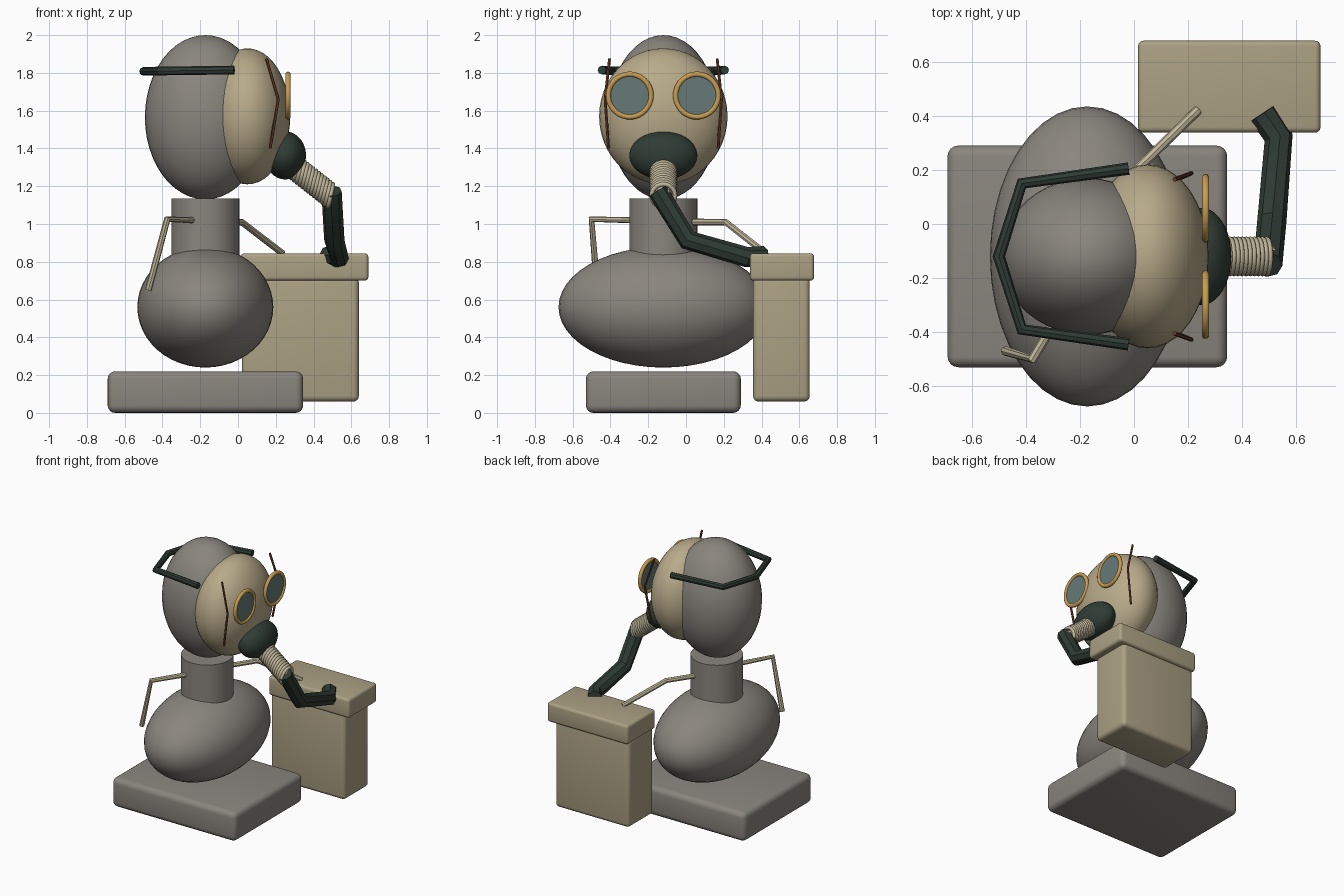
import bpy, math
from mathutils import Vector

if "Cube" in bpy.data.objects:
    bpy.data.objects.remove(bpy.data.objects["Cube"])

MID = -0.12   # y of the figure's mirror plane
AX = -0.173   # x of the body axis


def colour(name, r, g, b):
    lin = [((c / 255 + 0.055) / 1.055) ** 2.4 for c in (r, g, b)]
    m = bpy.data.materials.new(name)
    m.diffuse_color = (*lin, 1)
    m.use_nodes = True
    m.node_tree.nodes["Principled BSDF"].inputs["Base Color"].default_value = m.diffuse_color
    return m


GREY = colour("warm grey", 138, 133, 126)
TAN = colour("box tan", 172, 161, 132)
MASK = colour("mask tan", 184, 170, 138)
CREAM = colour("arm cream", 192, 182, 154)
DARK = colour("dark green rubber", 48, 60, 53)
BRASS = colour("brass", 200, 157, 84)
GLASS = colour("lens glass", 102, 122, 120)
BROWN = colour("brown strap", 110, 62, 42)


def finish(name, mat, angle=40):
    o = bpy.context.object
    o.name = name
    o.data.materials.clear()
    o.data.materials.append(mat)
    bpy.ops.object.shade_smooth_by_angle(angle=math.radians(angle))
    return o


def ellipsoid(name, loc, radii, mat):
    bpy.ops.mesh.primitive_uv_sphere_add(segments=40, ring_count=24, location=loc)
    bpy.context.object.scale = radii
    bpy.ops.object.transform_apply(location=False, rotation=False, scale=True)
    return finish(name, mat)


def rounded_box(name, lo, hi, mat, bevel):
    lo, hi = Vector(lo), Vector(hi)
    bpy.ops.mesh.primitive_cube_add(size=1, location=(lo + hi) / 2)
    o = bpy.context.object
    o.scale = hi - lo
    bpy.ops.object.transform_apply(location=False, rotation=False, scale=True)
    b = o.modifiers.new("bevel", 'BEVEL')
    b.width, b.segments = bevel, 4
    bpy.ops.object.modifier_apply(modifier="bevel")
    return finish(name, mat)


def tube(name, points, radius, mat, res=2):
    cu = bpy.data.curves.new(name, 'CURVE')
    cu.dimensions = '3D'
    cu.bevel_depth, cu.bevel_resolution, cu.use_fill_caps = radius, res, True
    s = cu.splines.new('POLY')
    s.points.add(len(points) - 1)
    for p, co in zip(s.points, points):
        p.co = (*co, 1)
    o = bpy.data.objects.new(name, cu)
    bpy.context.collection.objects.link(o)
    bpy.ops.object.select_all(action='DESELECT')
    o.select_set(True)
    bpy.context.view_layer.objects.active = o
    bpy.ops.object.convert(target='MESH')
    return finish(name, mat)


# Base, body, neck and head
rounded_box("base", (-0.69, -0.53, 0), (0.345, 0.29, 0.22), GREY, 0.04)
ellipsoid("torso", (AX, MID, 0.56), (0.36, 0.555, 0.32), GREY)
bpy.ops.mesh.primitive_cylinder_add(vertices=40, radius=0.18, depth=0.435,
                                    location=(AX, MID, 0.9175))
finish("neck", GREY)
ellipsoid("head", (AX, MID, 1.565), (0.32, 0.29, 0.435), GREY)

# Mask and snout
ellipsoid("mask", (0.05, MID, 1.57), (0.226, 0.34, 0.36), MASK)
ellipsoid("snout", (0.25, MID, 1.363), (0.11, 0.18, 0.127), DARK)

# Goggles and face straps on both sides
for side, s in (("left", -1), ("right", 1)):
    centre = (0.265, MID + s * 0.178, 1.68)
    bpy.ops.mesh.primitive_torus_add(major_radius=0.113, minor_radius=0.014,
                                     major_segments=40, minor_segments=10,
                                     location=centre, rotation=(0, math.pi / 2, 0))
    finish(side + "_goggle_rim", BRASS)
    bpy.ops.mesh.primitive_cylinder_add(vertices=40, radius=0.112, depth=0.009,
                                        location=centre, rotation=(0, math.pi / 2, 0))
    finish(side + "_lens", GLASS)
    tube(side + "_face_strap", [(0.15, MID + s * 0.285, 1.875),
                                (0.213, MID + s * 0.308, 1.66),
                                (0.17, MID + s * 0.29, 1.40)], 0.008, BROWN, 1)

# Band around the back of the head
side_pts = [(-0.02, 0.325, 1.815), (-0.415, 0.27, 1.81)]
band = [(x, MID + y, z) for x, y, z in side_pts] + [(-0.5, MID, 1.808)]
band += [(x, MID - y, z) for x, y, z in reversed(side_pts)]
tube("head_band", band, 0.023, DARK)

# Ribbed breathing hose
RINGS = 15
for i in range(RINGS):
    t = i / (RINGS - 1)
    bpy.ops.mesh.primitive_torus_add(major_radius=0.062, minor_radius=0.012,
                                     major_segments=24, minor_segments=8,
                                     location=(0.28 + 0.21 * t, MID, 1.315 - 0.165 * t),
                                     rotation=(0, math.radians(102), 0))
    finish("hose_ring", CREAM, 60)
tube("hose_core", [(0.27, MID, 1.322), (0.5, MID, 1.142)], 0.045, CREAM)

# Smooth lower hose running to the box
tube("lower_hose", [(0.495, -0.15, 1.175), (0.51, 0.01, 0.915),
                    (0.535, 0.32, 0.825), (0.475, 0.41, 0.83)], 0.054, DARK)

# Thin arms
tube("left_arm", [(-0.22, -0.24, 1.02), (-0.375, -0.5, 1.025),
                  (-0.475, -0.47, 0.65)], 0.018, CREAM)
tube("right_arm", [(-0.1, 0.03, 1.01), (0.02, 0.21, 1.01),
                   (0.235, 0.42, 0.845)], 0.018, CREAM)

# Filter box with lid
rounded_box("box_body", (0.02, 0.355, 0.06), (0.64, 0.655, 0.72), TAN, 0.03)
rounded_box("box_lid", (0.015, 0.338, 0.70), (0.69, 0.678, 0.845), TAN, 0.02)
